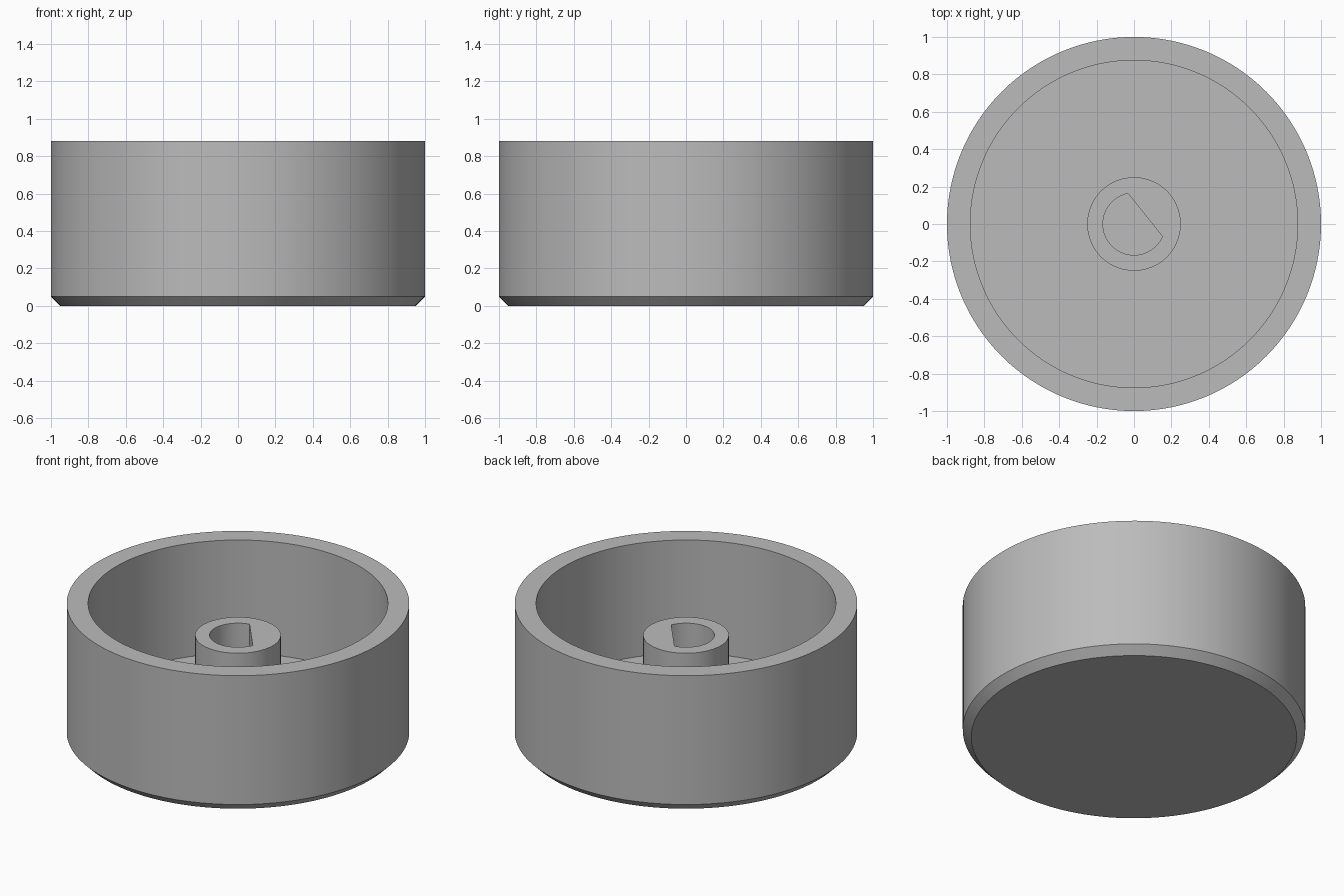
import bpy, bmesh, math

cube = bpy.data.objects.get("Cube")
if cube:
    bpy.data.objects.remove(cube, do_unlink=True)

grey = bpy.data.materials.new("plain grey")
grey.use_nodes = True
grey.diffuse_color = (0.5, 0.5, 0.5, 1)
grey.node_tree.nodes["Principled BSDF"].inputs["Base Color"].default_value = (0.5, 0.5, 0.5, 1)

HEIGHT, FLOOR, POST_TOP = 0.88, 0.15, 0.675
WALL_R, BEVEL = 0.875, 0.05
POST_R, BORE_R = 0.25, 0.166
FLAT_DIST, FLAT_ANGLE = 0.077, math.radians(38.7)


def loft(name, angles, rings, cap=False):
    """Join rings of (radius function, z) into a shell, optionally closing both ends."""
    bm = bmesh.new()
    loops = [[bm.verts.new((r(a) * math.cos(a), r(a) * math.sin(a), z)) for a in angles]
             for r, z in rings]
    n = len(angles)
    for low, high in zip(loops, loops[1:]):
        for i in range(n):
            j = (i + 1) % n
            bm.faces.new((low[i], low[j], high[j], high[i]))
    if cap:
        bm.faces.new(loops[0][::-1])
        bm.faces.new(loops[-1])
    mesh = bpy.data.meshes.new(name)
    bm.to_mesh(mesh)
    bm.free()
    mesh.materials.append(grey)
    obj = bpy.data.objects.new(name, mesh)
    bpy.context.collection.objects.link(obj)
    bpy.ops.object.select_all(action="DESELECT")
    obj.select_set(True)
    bpy.context.view_layer.objects.active = obj
    bpy.ops.object.shade_smooth_by_angle(angle=math.radians(30))
    return obj


def circle(radius):
    return lambda a: radius


def d_shape(a):
    """Round bore cut off by one flat side."""
    c = math.cos(a - FLAT_ANGLE)
    return min(BORE_R, FLAT_DIST / c) if c > 0.01 else BORE_R


def steps(start, end, count):
    return [start + (end - start) * i / count for i in range(count)]


# Hollow round body: bevelled base, outer wall, rim, inner wall and floor
loft("round_body", steps(0, math.tau, 128),
     [(circle(1 - BEVEL), 0), (circle(1), BEVEL), (circle(1), HEIGHT),
      (circle(WALL_R), HEIGHT), (circle(WALL_R), FLOOR)], cap=True)

# Central post with a D-shaped bore, its corners falling on exact angles
half = math.acos(FLAT_DIST / BORE_R)
post_angles = (steps(FLAT_ANGLE - half, FLAT_ANGLE + half, 32)
               + steps(FLAT_ANGLE + half, FLAT_ANGLE + math.tau - half, 64))
loft("shaft_post", post_angles,
     [(circle(POST_R), FLOOR), (circle(POST_R), POST_TOP),
      (d_shape, POST_TOP), (d_shape, FLOOR)])
